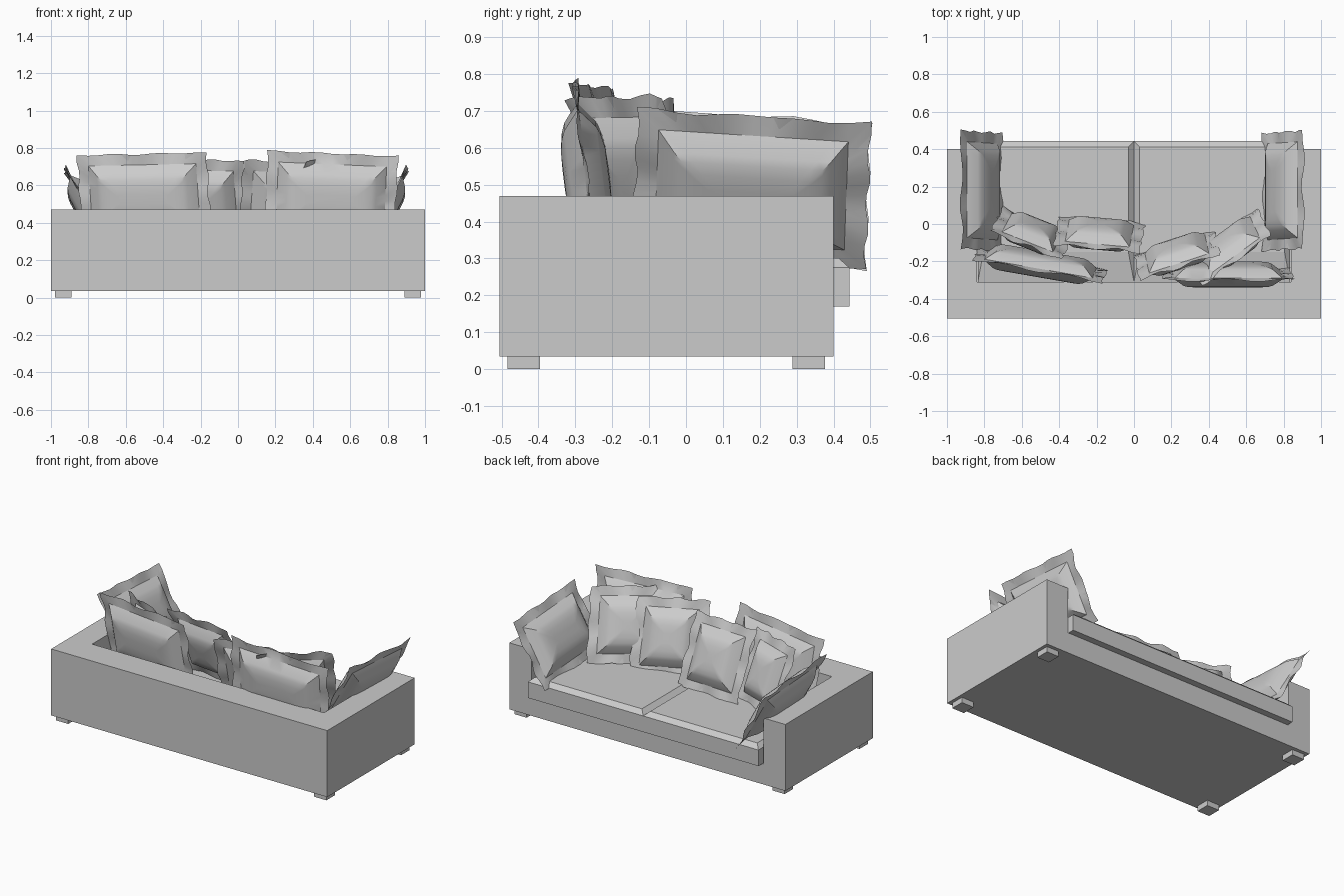
import bpy, bmesh, math, random
from mathutils import Vector

random.seed(4)
cube = bpy.data.objects.get("Cube")
if cube:
    bpy.data.objects.remove(cube, do_unlink=True)

# Single fabric colour
fabric = bpy.data.materials.new("light grey fabric")
fabric.use_nodes = True
GREY = (0.6, 0.6, 0.6, 1)
fabric.diffuse_color = GREY
fabric.node_tree.nodes["Principled BSDF"].inputs["Base Color"].default_value = GREY


def finish(name, bm, smooth=False):
    bmesh.ops.recalc_face_normals(bm, faces=bm.faces)
    mesh = bpy.data.meshes.new(name)
    bm.to_mesh(mesh)
    bm.free()
    mesh.materials.append(fabric)
    ob = bpy.data.objects.new(name, mesh)
    bpy.context.collection.objects.link(ob)
    bpy.ops.object.select_all(action='DESELECT')
    ob.select_set(True)
    bpy.context.view_layer.objects.active = ob
    if smooth:
        bpy.ops.object.shade_smooth_by_angle(angle=math.radians(28))
    return ob


def loft(bm, rings, cap_start=True):
    """Bridge closed rings of points and cap the ends."""
    loops = [[bm.verts.new(p) for p in ring] for ring in rings]
    n = len(loops[0])
    for a, b in zip(loops, loops[1:]):
        for i in range(n):
            j = (i + 1) % n
            bm.faces.new((a[i], a[j], b[j], b[i]))
    if cap_start:
        bm.faces.new(loops[0])
    bm.faces.new(loops[-1])


def rect(x0, x1, y0, y1, z):
    return [(x0, y0, z), (x1, y0, z), (x1, y1, z), (x0, y1, z)]


def box(name, x0, x1, y0, y1, z0, z1):
    bm = bmesh.new()
    loft(bm, [rect(x0, x1, y0, y1, z0), rect(x0, x1, y0, y1, z1)])
    return finish(name, bm)


# Frame: solid block with the seat well cut out
well = box("well_cutter", -0.84, 0.84, -0.31, 0.6, 0.17, 0.7)
well.hide_render = True
frame = box("sofa_frame", -1, 1, -0.505, 0.40, 0.035, 0.47)
cut = frame.modifiers.new("seat_well", 'BOOLEAN')
cut.operation = 'DIFFERENCE'
cut.solver = 'EXACT'
cut.object = well
bpy.ops.object.modifier_apply(modifier=cut.name)
bpy.data.objects.remove(well, do_unlink=True)

# Feet
for side, cx in (("right", -0.935), ("left", 0.935)):
    for end, cy in (("front", -0.44), ("back", 0.333)):
        box(f"{end}_{side}_foot", cx - 0.044, cx + 0.044, cy - 0.044, cy + 0.044, 0, 0.036)

# Seat cushions with a chamfered top
for side, x0, x1 in (("right", -0.835, 0), ("left", 0, 0.835)):
    bm = bmesh.new()
    loft(bm, [rect(x0, x1, -0.31, 0.443, 0.17),
              rect(x0, x1, -0.31, 0.443, 0.275),
              rect(x0 + 0.03, x1 - 0.03, -0.15, 0.413, 0.302)])
    finish(f"{side}_seat_cushion", bm)


def pillow(name, tl, tr, bl, half=0.062, flange=0.058, seg=12):
    """Padded pillow with a wavy flange, set by three flange corners."""
    tl, tr, bl = Vector(tl), Vector(tr), Vector(bl)
    u, v = tr - tl, bl - tl
    w, h = u.length, v.length
    mid = tl + (u + v) / 2
    u.normalize()
    v.normalize()
    n = u.cross(v).normalized()
    phase = random.uniform(0, 6.28)

    def ring(inset, lift, wave=0):
        a, b = w / 2 - inset, h / 2 - inset
        corners = [(-a, -b), (a, -b), (a, b), (-a, b)]
        pts = []
        for k in range(4):
            (p, q), (r, s) = corners[k], corners[(k + 1) % 4]
            for i in range(seg):
                t = i / seg
                x, y = p + (r - p) * t, q + (s - q) * t
                ang = (k + t) * 2 * math.pi
                grow = 1 + wave * 0.6 * math.sin(3 * ang + phase) / a
                rise = lift + wave * math.sin(2 * ang + 2 * phase)
                pts.append(mid + u * x * grow + v * y * grow + n * rise)
        return pts

    # Profile from the front centre, round the flange, to the back centre
    pad = min(w, h) / 2 - flange
    steps = [(0.85, 1.0), (0.6, 0.97), (0.40, 0.86), (0.27, 0.70), (0, 0.05)]
    front = [ring(flange + pad * i, half * z) for i, z in steps]
    back = [ring(flange + pad * i, -half * z) for i, z in reversed(steps)]
    bm = bmesh.new()
    loft(bm, front + [ring(0, 0, 0.009)] + back)
    finish(name, bm, smooth=True)


# Pillows leaning on the arms, mirrored
for side, s in (("right", -1.02), ("left", 1)):
    pillow(f"{side}_arm_pillow", (0.905 * s, -0.13, 0.705), (0.905 * s, 0.50, 0.665),
           (0.69 * s, -0.145, 0.31))

# Large pillows against the backrest
pillow("right_back_pillow", (-0.86, -0.19, 0.76), (-0.17, -0.31, 0.775), (-0.83, -0.12, 0.29))
pillow("left_back_pillow", (0.16, -0.30, 0.785), (0.855, -0.30, 0.755), (0.14, -0.24, 0.30))

# Four square scatter pillows in front
pillow("outer_right_pillow", (-0.77, -0.04, 0.73), (-0.39, -0.19, 0.72), (-0.70, 0.09, 0.30))
pillow("inner_right_pillow", (-0.43, -0.11, 0.74), (0.03, -0.15, 0.73), (-0.40, 0.045, 0.30))
pillow("inner_left_pillow", (0.03, -0.30, 0.737), (0.46, -0.16, 0.71), (0.0, -0.16, 0.285))
pillow("outer_left_pillow", (0.36, -0.33, 0.735), (0.73, -0.06, 0.74), (0.29, -0.18, 0.30))
